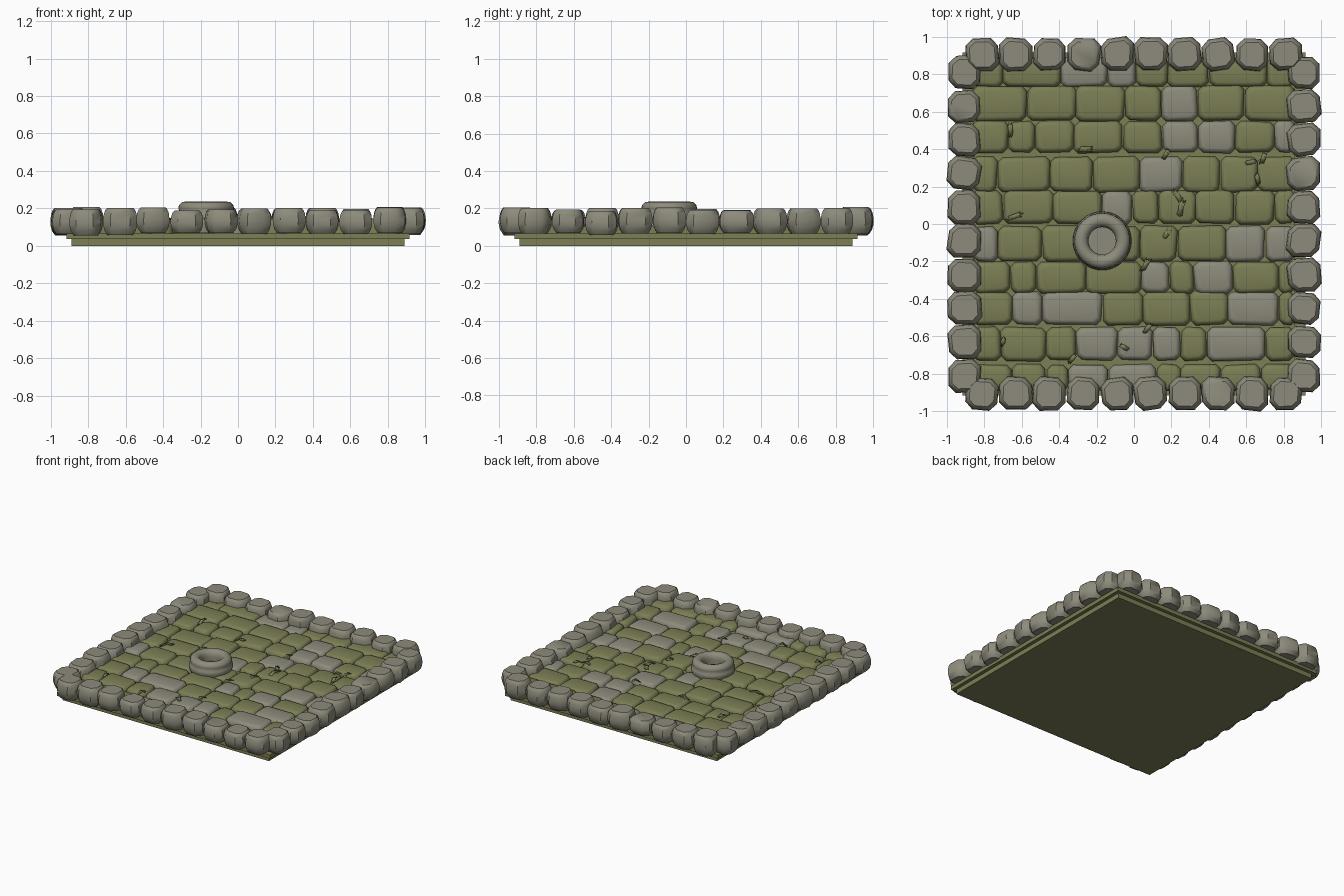
import bpy, bmesh, math, random
from mathutils import Vector, Matrix

random.seed(7)
if "Cube" in bpy.data.objects:
    bpy.data.objects.remove(bpy.data.objects["Cube"])


def material(name, color):
    mat = bpy.data.materials.new(name)
    mat.use_nodes = True
    mat.diffuse_color = (*color, 1)
    mat.node_tree.nodes["Principled BSDF"].inputs["Base Color"].default_value = (*color, 1)
    return mat


GREY = material("grey stone", (0.27, 0.26, 0.2))
MOSS = material("mossy green", (0.2, 0.21, 0.09))


def finish(name, bm, mat, angle):
    bmesh.ops.recalc_face_normals(bm, faces=bm.faces)
    mesh = bpy.data.meshes.new(name)
    bm.to_mesh(mesh)
    bm.free()
    mesh.materials.append(mat)
    mesh.shade_smooth()
    mesh.set_sharp_from_angle(angle=math.radians(angle))
    obj = bpy.data.objects.new(name, mesh)
    bpy.context.scene.collection.objects.link(obj)
    return obj


def loft(name, rings, mat, closed=False, angle=35):
    """Skin a stack of rings; cap both ends, or join the last to the first."""
    bm = bmesh.new()
    loops = [[bm.verts.new(p) for p in ring] for ring in rings]
    pairs = list(zip(loops, loops[1:]))
    if closed:
        pairs.append((loops[-1], loops[0]))
    else:
        bm.faces.new(loops[0])
        bm.faces.new(loops[-1])
    for low, high in pairs:
        for i in range(len(low)):
            j = (i + 1) % len(low)
            bm.faces.new((low[i], low[j], high[j], high[i]))
    return finish(name, bm, mat, angle)


def slab(name, half, z0, z1, mat):
    bm = bmesh.new()
    bmesh.ops.create_cube(bm, size=1)
    bmesh.ops.scale(bm, vec=(2 * half, 2 * half, z1 - z0), verts=bm.verts)
    bmesh.ops.translate(bm, vec=(0, 0, (z0 + z1) / 2), verts=bm.verts)
    return finish(name, bm, mat, 30)


def cut_outline(hx, hy, cut, wobble):
    """Rectangle with chamfered corners, each corner nudged a little."""
    points = []
    for sx, sy in ((1, 1), (-1, 1), (-1, -1), (1, -1)):
        x = sx * (hx + random.uniform(-wobble, wobble))
        y = sy * (hy + random.uniform(-wobble, wobble))
        pair = [(x, y - sy * cut), (x - sx * cut, y)]
        points += pair if sx * sy > 0 else pair[::-1]
    return points


def circle(radius, z, cx, cy, count=32):
    turn = math.tau / count
    return [(cx + radius * math.cos(i * turn), cy + radius * math.sin(i * turn), z)
            for i in range(count)]


# Stepped base and the mossy bed between the stones
slab("base_lower", 0.89, 0, 0.036, MOSS)
slab("base_upper", 0.917, 0.036, 0.065, MOSS)
slab("moss_bed", 0.86, 0.06, 0.105, MOSS)


# Rounded border stones with flat tops
def border_stone(name, x, y):
    outline = cut_outline(0.088, 0.088, 0.04, 0.006)
    turn = Matrix.Rotation(random.uniform(-0.08, 0.08), 2)
    top = random.uniform(0.185, 0.207)
    bottom = random.uniform(0.055, 0.07)
    rings = []
    for scale, level in ((0.74, 0), (0.91, 0.17), (0.99, 0.38), (1, 0.55),
                         (0.95, 0.78), (0.87, 0.92), (0.76, 1)):
        z = bottom + (top - bottom) * level
        ring = [turn @ Vector(p) * scale for p in outline]
        rings.append([(x + p.x, y + p.y, z) for p in ring])
    loft(name, rings, GREY, angle=42)


for i in range(10):
    along = -0.81 + 0.18 * i
    for side, label in ((-1, "front"), (1, "back")):
        border_stone(f"border_{label}_{i}", along, side * 0.907)
    for side, label in ((-1, "right"), (1, "left")):
        border_stone(f"border_{label}_{i}", side * 0.907, along)

# Paving rows: back edge, front edge, joints in hundredths, indices of bare stones
ROWS = [
    (89, 73, (-70, -39, -14, 1, 18, 40, 71), (2, 3)),
    (74, 55, (-57, -31, -5, 15, 34, 59), (4,)),
    (55, 38, (-67, -53, -32, -6, 15, 34, 54, 75), (5, 6, 8)),
    (36, 17, (-73, -45, -22, 3, 26, 46, 66), (4,)),
    (18, 0, (-70, -43, -17, -1, 13, 33, 54, 75), (3,)),
    (-1, -20, (-73, -49, -26, 3, 23, 49, 70), (0, 6, 7)),
    (-20, -37, (-66, -52, -26, 4, 19, 32, 53, 77), (4, 6)),
    (-36, -54, (-65, -49, -17, 5, 30, 50, 77), (1, 2, 6)),
    (-55, -73, (-71, -47, -31, -9, 10, 25, 39, 70), (3, 4, 5, 7)),
    (-75, -89, (-65, -47, -35, -14, 12, 25, 46, 68), (3, 4)),
]


def paver(name, x0, x1, y0, y1, mat):
    hx, hy = (x1 - x0) / 2 - 0.002, (y1 - y0) / 2 - 0.001
    cx, cy = (x0 + x1) / 2, (y0 + y1) / 2
    outline = cut_outline(hx, hy, 0.024, 0.005)
    top = random.uniform(0.136, 0.148)
    rings = []
    for inset, drop in ((0, 0.08), (0, 0.03), (0.006, 0.014), (0.014, 0.004), (0.024, 0)):
        fx, fy = 1 - inset / hx, 1 - inset / hy
        rings.append([(cx + x * fx, cy + y * fy, top - drop) for x, y in outline])
    loft(name, rings, mat, angle=50)


for r, (back, front, joints, bare) in enumerate(ROWS):
    edges = [-86, *joints, 86]
    for c, (x0, x1) in enumerate(zip(edges, edges[1:])):
        paver(f"paver_{r}_{c}", x0 / 100, x1 / 100, front / 100, back / 100,
              GREY if c in bare else MOSS)

# Raised two-tier ring with a flat stone inside
RX, RY = -0.17, -0.09
profile = ((0.076, 0.13), (0.148, 0.13), (0.157, 0.155), (0.154, 0.175), (0.144, 0.188),
           (0.149, 0.2), (0.145, 0.218), (0.128, 0.234), (0.108, 0.236),
           (0.09, 0.23), (0.078, 0.215), (0.073, 0.19))
loft("stone_ring", [circle(r, z, RX, RY) for r, z in profile], GREY, closed=True, angle=60)
loft("ring_floor", [circle(0.08, z, RX, RY) for z in (0.13, 0.155)], GREY)

# Grass tufts growing from the joints: position, heading and blade length
TUFTS = [(-66, 50, 100, 9), (-26, 40, 0, 8), (17, 37, 60, 9), (24, 14, 120, 12),
         (25, 8, 80, 12), (17, -6, 60, 11), (6, -22, 65, 10), (69, 35, 75, 9),
         (62, 33, 10, 8), (-64, 4, 20, 10), (7, -56, 60, 8), (-5, -66, 150, 7),
         (-33, -72, 50, 7), (-70, -63, 80, 6), (66, 24, 110, 8)]
for t, (x, y, heading, length) in enumerate(TUFTS):
    bm = bmesh.new()
    for spread in (-0.35, 0, 0.3):
        way = math.radians(heading) + spread
        along = Vector((math.cos(way), math.sin(way), 0))
        across = Vector((-along.y, along.x, 0)) * 0.013
        reach = along * length / 100 * random.uniform(0.7, 1.1)
        root = Vector((x / 100, y / 100, 0.13)) - reach / 2
        middle = root + reach / 2 + Vector((0, 0, 0.026))
        tip = root + reach + Vector((0, 0, 0.02))
        a, b, c, d = [bm.verts.new(p) for p in (root, middle - across, tip, middle + across)]
        bm.faces.new((a, b, c, d))
    tuft = finish(f"grass_tuft_{t}", bm, MOSS, 30)
    thick = tuft.modifiers.new("thickness", "SOLIDIFY")
    thick.thickness = 0.004
